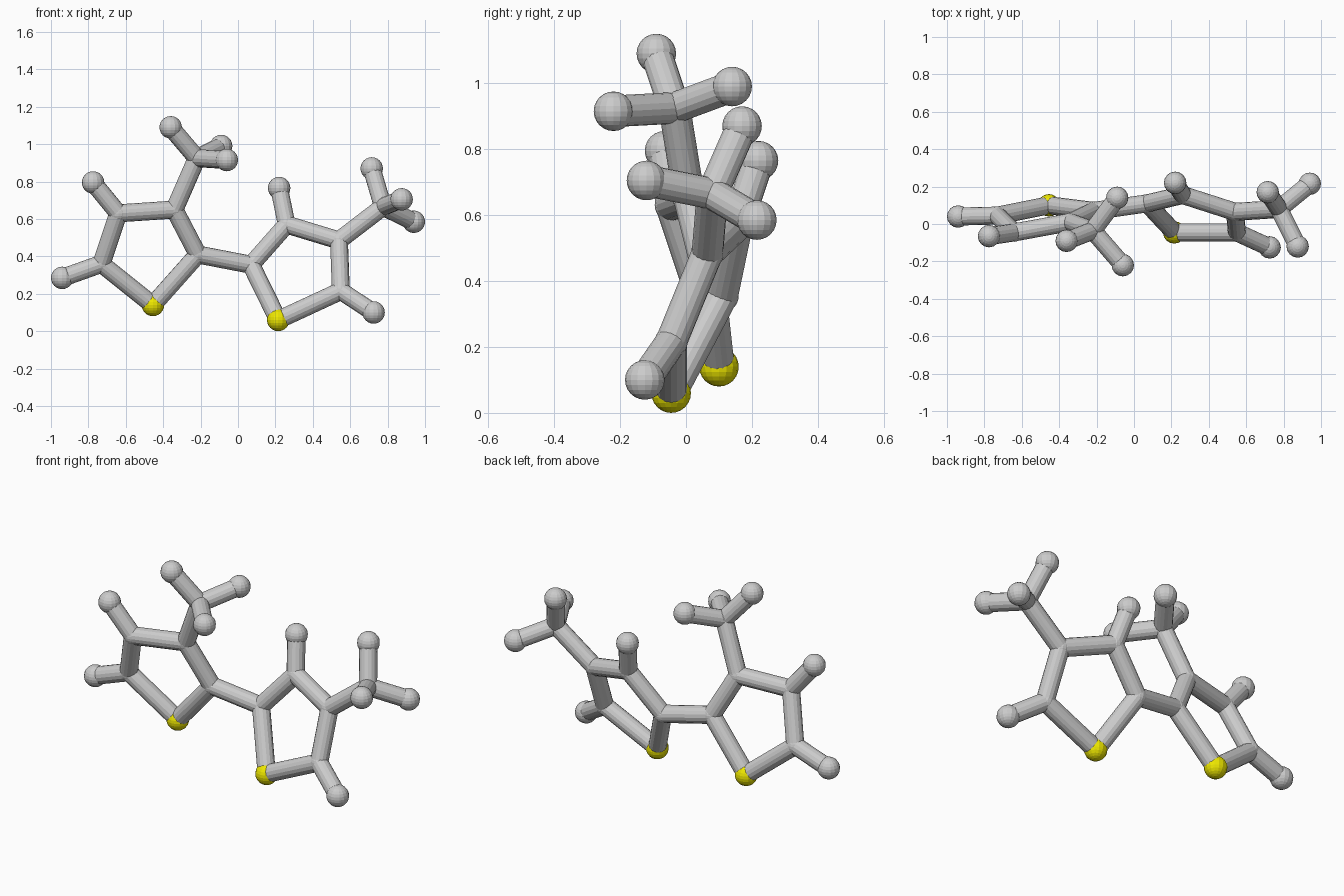
import bpy
from mathutils import Vector

if "Cube" in bpy.data.objects:
    bpy.data.objects.remove(bpy.data.objects["Cube"])

BALL_R, JOINT_R, STICK_R, SIDES = 0.06, 0.05, 0.048, 16

yellow = bpy.data.materials.new("sulfur_yellow")
yellow.diffuse_color = (0.85, 0.8, 0.0, 1)
yellow.use_nodes = True
yellow.node_tree.nodes["Principled BSDF"].inputs["Base Color"].default_value = yellow.diffuse_color

# Atom centres: S = sulfur, C = ring/methyl carbon, H = end ball
atoms = {
    # left ring
    "S1": (-0.455, 0.10, 0.14), "C1": (-0.215, 0.07, 0.41),
    "C2": (-0.34, 0.01, 0.65), "C3": (-0.64, -0.045, 0.63),
    "C4": (-0.73, 0.045, 0.36),
    "H1": (-0.775, -0.065, 0.795), "H2": (-0.94, 0.04, 0.285),
    # left methyl
    "C5": (-0.22, -0.035, 0.925), "H3": (-0.36, -0.09, 1.09),
    "H4": (-0.09, 0.14, 0.99), "H5": (-0.06, -0.22, 0.915),
    # right ring
    "S2": (0.215, -0.045, 0.06), "C6": (0.07, 0.11, 0.355),
    "C7": (0.26, 0.155, 0.57), "C8": (0.54, 0.065, 0.485),
    "C9": (0.55, -0.045, 0.215),
    "H6": (0.22, 0.22, 0.765), "H7": (0.725, -0.125, 0.10),
    # right methyl
    "C10": (0.775, 0.08, 0.665), "H8": (0.715, 0.17, 0.87),
    "H9": (0.875, -0.12, 0.705), "H10": (0.94, 0.215, 0.585),
}

bonds = """S1-C1 C1-C2 C2-C3 C3-C4 C4-S1 C3-H1 C4-H2 C2-C5 C5-H3 C5-H4 C5-H5
C1-C6 C6-S2 C6-C7 C7-C8 C8-C9 C9-S2 C7-H6 C9-H7 C8-C10 C10-H8 C10-H9 C10-H10""".split()

KIND = {"S": "sulfur_ball", "C": "carbon_joint", "H": "hydrogen_ball"}


def ball(key, pos):
    r = JOINT_R if key[0] == "C" else BALL_R
    bpy.ops.mesh.primitive_uv_sphere_add(segments=SIDES, ring_count=12, radius=r, location=pos)
    ob = bpy.context.object
    ob.name = f"{KIND[key[0]]}_{key[1:]}"
    if key[0] == "S":
        ob.data.materials.append(yellow)


def stick(a, b):
    p, q = Vector(atoms[a]), Vector(atoms[b])
    d = q - p
    bpy.ops.mesh.primitive_cylinder_add(vertices=SIDES, radius=STICK_R, depth=d.length,
                                        location=(p + q) / 2)
    ob = bpy.context.object
    ob.rotation_euler = d.to_track_quat('Z', 'Y').to_euler()
    ob.name = f"bond_{a}_{b}"


# Balls and joints
for key, pos in atoms.items():
    ball(key, pos)

# Bonds between them
for bond in bonds:
    stick(*bond.split("-"))
